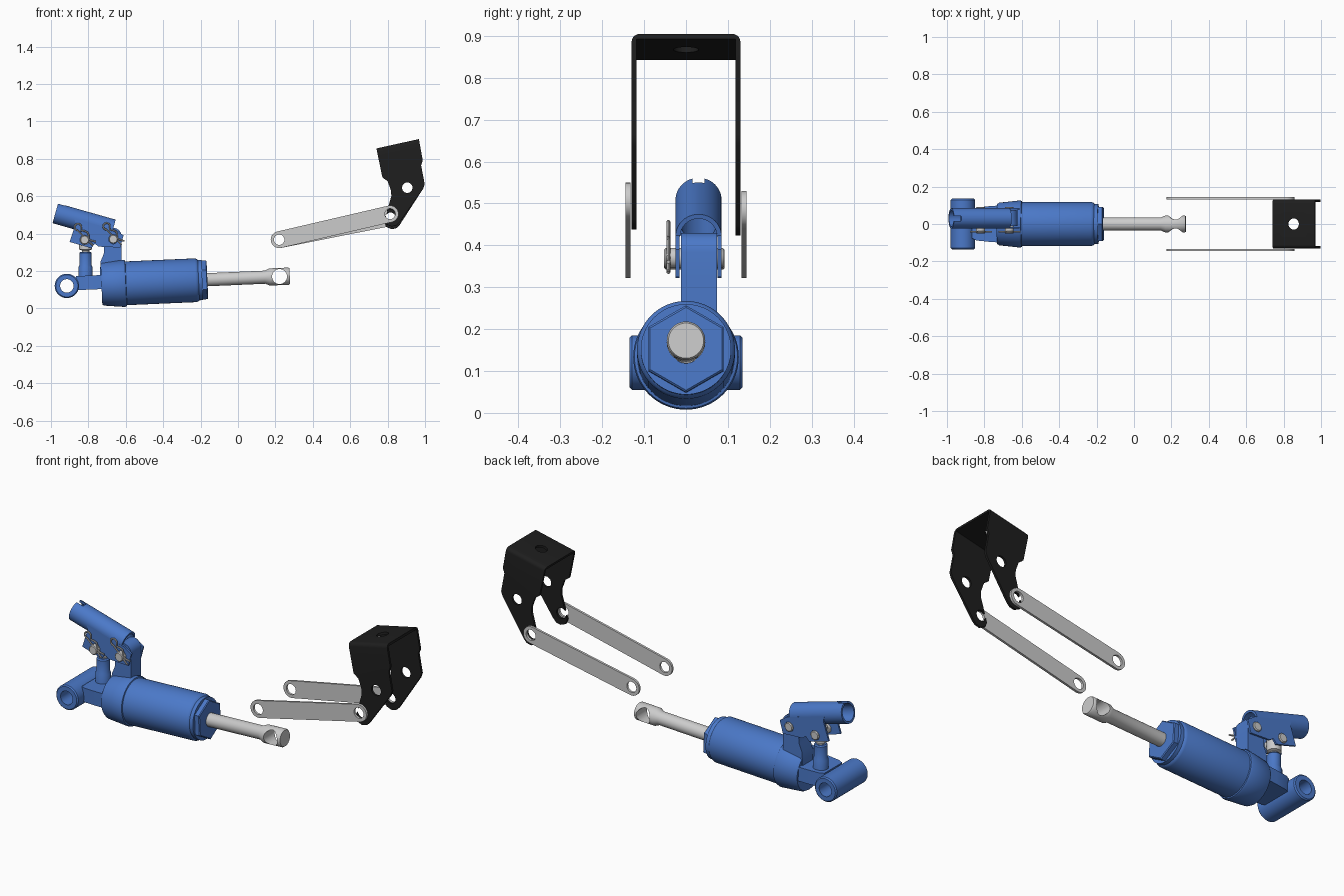
import bpy, bmesh
from math import pi, sin, cos, atan2
from mathutils import Vector, Matrix

if "Cube" in bpy.data.objects:
    bpy.data.objects.remove(bpy.data.objects["Cube"])


def material(name, rgb):
    m = bpy.data.materials.new(name)
    m.diffuse_color = (*rgb, 1)
    m.use_nodes = True
    m.node_tree.nodes["Principled BSDF"].inputs["Base Color"].default_value = m.diffuse_color
    return m


BLUE = material("blue_paint", (0.07, 0.19, 0.58))
BLACK = material("black_paint", (0.013, 0.013, 0.013))


def finish(name, bm, mat):
    bmesh.ops.recalc_face_normals(bm, faces=bm.faces[:])
    me = bpy.data.meshes.new(name)
    bm.to_mesh(me)
    bm.free()
    ob = bpy.data.objects.new(name, me)
    bpy.context.collection.objects.link(ob)
    if mat:
        me.materials.append(mat)
    return ob


def lathe(name, origin, direction, prof, mat=None, seg=48, hollow=False):
    """Spin (distance, radius) points about an axis; hollow joins last ring to first."""
    o, d = Vector(origin), Vector(direction).normalized()
    v = Vector((0, 1, 0)) if abs(d.y) < 0.9 else Vector((1, 0, 0))
    u = d.cross(v)
    bm = bmesh.new()
    rings = [[bm.verts.new(o + d * t + (u * cos(2 * pi * i / seg) + v * sin(2 * pi * i / seg)) * r)
              for i in range(seg)] for t, r in prof]
    for a, b in zip(rings, rings[1:] + (rings[:1] if hollow else [])):
        for i in range(seg):
            j = (i + 1) % seg
            bm.faces.new((a[i], a[j], b[j], b[i]))
    if not hollow:
        bm.faces.new(rings[0])
        bm.faces.new(rings[-1])
    return finish(name, bm, mat)


def prism(name, pts, y0, y1, mat=None, matrix=None):
    """Extrude an outline drawn in x, z along y."""
    bm = bmesh.new()
    a = [bm.verts.new((x, y0, z)) for x, z in pts]
    b = [bm.verts.new((x, y1, z)) for x, z in pts]
    bm.faces.new(a)
    bm.faces.new(b)
    for i in range(len(pts)):
        j = (i + 1) % len(pts)
        bm.faces.new((a[i], a[j], b[j], b[i]))
    if matrix:
        bm.transform(matrix)
    return finish(name, bm, mat)


def arc(cx, cz, r, a0, a1, n=14):
    return [(cx + r * cos(a0 + (a1 - a0) * i / n), cz + r * sin(a0 + (a1 - a0) * i / n))
            for i in range(n + 1)]


def cut(ob, *cutters):
    for c in cutters:
        m = ob.modifiers.new("cut", 'BOOLEAN')
        m.object = c
        bpy.context.view_layer.objects.active = ob
        bpy.ops.object.modifier_apply(modifier=m.name)
        bpy.data.objects.remove(c)


def hole(x, z, r, y0=-0.3, y1=0.3):
    return lathe("hole_cutter", (x, y0, z), (0, 1, 0), [(0, r), (y1 - y0, r)], seg=32)


# --- hydraulic cylinder along a slightly raised axis ---
BASE = (-0.915, 0, 0.12)
AXIS = Vector((1, 0, 0.044)).normalized()
TILT = Matrix.Translation(BASE) @ Matrix.Rotation(-0.044, 4, 'Y')
lathe("cylinder_body", BASE, AXIS,
      [(0.185, 0.108), (0.195, 0.114), (0.305, 0.126), (0.315, 0.123), (0.317, 0.117),
       (0.69, 0.117), (0.70, 0.113), (0.705, 0.108), (0.725, 0.108), (0.725, 0.08)], BLUE, 64)
lathe("end_nut", BASE, AXIS, [(0.715, 0.104), (0.748, 0.104), (0.752, 0.099)], BLUE, 6)
lathe("pivot_tube", (-0.915, -0.135, 0.12), (0, 1, 0),
      [(0, 0.059), (0.006, 0.065), (0.264, 0.065), (0.27, 0.059), (0.27, 0.036), (0, 0.036)],
      BLUE, hollow=True)
prism("base_arm", [(0.05, -0.075), (0.075, -0.088), (0.14, -0.095), (0.21, -0.1),
                   (0.21, 0.1), (0.14, 0.095), (0.075, 0.088), (0.05, 0.075)],
      -0.025, 0.05, BLUE, TILT @ Matrix.Rotation(pi / 2, 4, 'X') @ Matrix.Scale(-1, 4, (0, 0, 1)))

# --- piston rod with a cross-drilled end ---
rod = lathe("piston_rod", BASE, AXIS,
            [(0.70, 0.035), (1.06, 0.035), (1.085, 0.046), (1.187, 0.046), (1.193, 0.042)])
cut(rod, hole(0.222, 0.17, 0.040))

# --- hand pump: stand, small cylinder and plunger ---
PY = 0.03
PINS = [(-0.82, 0.366), (-0.667, 0.37)]
prism("pump_stand", [(-0.74, 0.15), (-0.735, 0.25), (-0.718, 0.29), (-0.712, 0.37)]
      + arc(-0.667, 0.385, 0.045, pi, 0) + [(-0.622, 0.32), (-0.622, 0.15)], -0.012, 0.074, BLUE)
lathe("pump_cylinder", (-0.815, PY, 0.13), (0, 0, 1),
      [(0, 0.038), (0.09, 0.038), (0.10, 0.033), (0.165, 0.033), (0.172, 0.028)], BLUE, 32)
lathe("pump_plunger", (-0.815, PY, 0.29), (0, 0, 1),
      [(0, 0.02), (0.02, 0.02), (0.025, 0.034), (0.10, 0.034), (0.11, 0.026)], None, 32)

# --- lever: round socket, arched cover and two cheek plates ---
LDIR = Vector((0.962, 0, -0.272)).normalized()
LUP = Vector((0.272, 0, 0.962)).normalized()
LEFT = Vector((-0.972, PY, 0.507))
socket = lathe("lever_socket", LEFT, LDIR,
               [(-0.005, 0.055), (0.19, 0.055), (0.19, 0.044), (-0.005, 0.044)], BLUE, hollow=True)
frame = Matrix.Translation(LEFT) @ Matrix((
    (0, LDIR.x, LUP.x, 0), (-1, 0, 0, 0), (0, LDIR.z, LUP.z, 0), (0, 0, 0, 1)))
cut(socket, prism("slot_cutter", [(-0.014, 0.02), (0.014, 0.02), (0.014, 0.09), (-0.014, 0.09)],
                  -0.03, 0.035, None, frame))
prism("lever_cover", arc(0, 0, 0.055, 0, pi, 24) + arc(0, 0, 0.044, pi, 0, 24),
      0.18, 0.315, BLUE, frame)
CHEEK = [(-0.875, 0.48), (-0.868, 0.455), (-0.90, 0.355), (-0.785, 0.322), (-0.765, 0.345),
         (-0.745, 0.33), (-0.63, 0.325), (-0.612, 0.39), (-0.655, 0.42)]
for side, y in (("front", -0.025), ("back", 0.075)):
    cheek = prism("lever_cheek_" + side, CHEEK, y, y + 0.01, BLUE)
    cut(cheek, *[hole(x, z, 0.025) for x, z in PINS])

# --- hinge pins and spring clips ---
CLIP = ([(0.072, 0.0), (-0.045, 0.0)] + arc(-0.055, 0.014, 0.018, -pi / 3, -5 * pi / 3, 12)
        + [(-0.03, 0.012), (-0.015, 0.024), (0.0, 0.03), (0.015, 0.024), (0.03, 0.008),
           (0.045, 0.012), (0.068, 0.026)])
for n, (px, pz) in enumerate(PINS, 1):
    lathe(f"hinge_pin_{n}", (px, -0.052, pz), (0, 1, 0),
          [(0, 0.020), (0.004, 0.024), (0.140, 0.024), (0.144, 0.020)], None, 32)
    cu = bpy.data.curves.new(f"spring_clip_{n}", 'CURVE')
    cu.dimensions = '3D'
    cu.bevel_depth, cu.bevel_resolution, cu.use_fill_caps = 0.0045, 2, True
    sp = cu.splines.new('POLY')
    sp.points.add(len(CLIP) - 1)
    a = -0.78
    for p, (u, v) in zip(sp.points, CLIP):
        v -= 0.006
        p.co = (px - 0.002 + u * cos(a) - v * sin(a), -0.042, pz + 0.024 + u * sin(a) + v * cos(a), 1)
    bpy.context.collection.objects.link(bpy.data.objects.new(f"spring_clip_{n}", cu))

# --- link bars, the back one sitting a touch lower ---
for side, y, drop in (("front", -0.145, 0.0), ("back", 0.132, 0.02)):
    x0, z0, x1, z1 = 0.22, 0.367, 0.813, 0.505 - drop
    t = atan2(z1 - z0, x1 - x0)
    bar = prism("link_bar_" + side, arc(x0, z0, 0.045, t + pi / 2, t + 3 * pi / 2)
                + arc(x1, z1, 0.045, t - pi / 2, t + pi / 2), y, y + 0.012)
    cut(bar, hole(x0, z0, 0.028), hole(x1, z1, 0.028))

# --- bent U bracket ---
bracket = prism("bracket", [(0.74, 0.855), (0.967, 0.905), (0.988, 0.79), (0.979, 0.765),
                            (0.998, 0.665), (0.99, 0.64), (0.865, 0.462), (0.848, 0.444),
                            (0.822, 0.438), (0.792, 0.45), (0.783, 0.475), (0.82, 0.60),
                            (0.818, 0.63), (0.80, 0.68), (0.772, 0.70)], -0.13, 0.13, BLACK)
bm = bmesh.new()
bm.from_mesh(bracket.data)
for v in bm.verts:
    if v.co.y > 0 and v.co.z < 0.5:
        v.co.z -= 0.015
top = [e for e in bm.edges if all(v.co.z > 0.85 for v in e.verts)
       and abs(e.verts[0].co.y - e.verts[1].co.y) < 1e-4]
bmesh.ops.bevel(bm, geom=top, offset=0.02, segments=5, profile=0.5, affect='EDGES')
bm.to_mesh(bracket.data)
bm.free()
cut(bracket,
    prism("inside_cutter", [(0.6, 0.811), (1.1, 0.921), (1.1, 0.3), (0.6, 0.3)], -0.118, 0.118),
    hole(0.905, 0.645, 0.028), hole(0.817, 0.500, 0.028, -0.3, 0), hole(0.817, 0.485, 0.028, 0, 0.3),
    lathe("top_hole_cutter", (0.83, 0, 0.98), (0.22, 0, -1), [(0, 0.03), (0.2, 0.03)], seg=32))

# --- shading ---
bpy.ops.object.select_all(action='SELECT')
bpy.context.view_layer.objects.active = bracket
bpy.ops.object.convert(target='MESH')
bpy.ops.object.shade_smooth_by_angle(angle=0.6)
